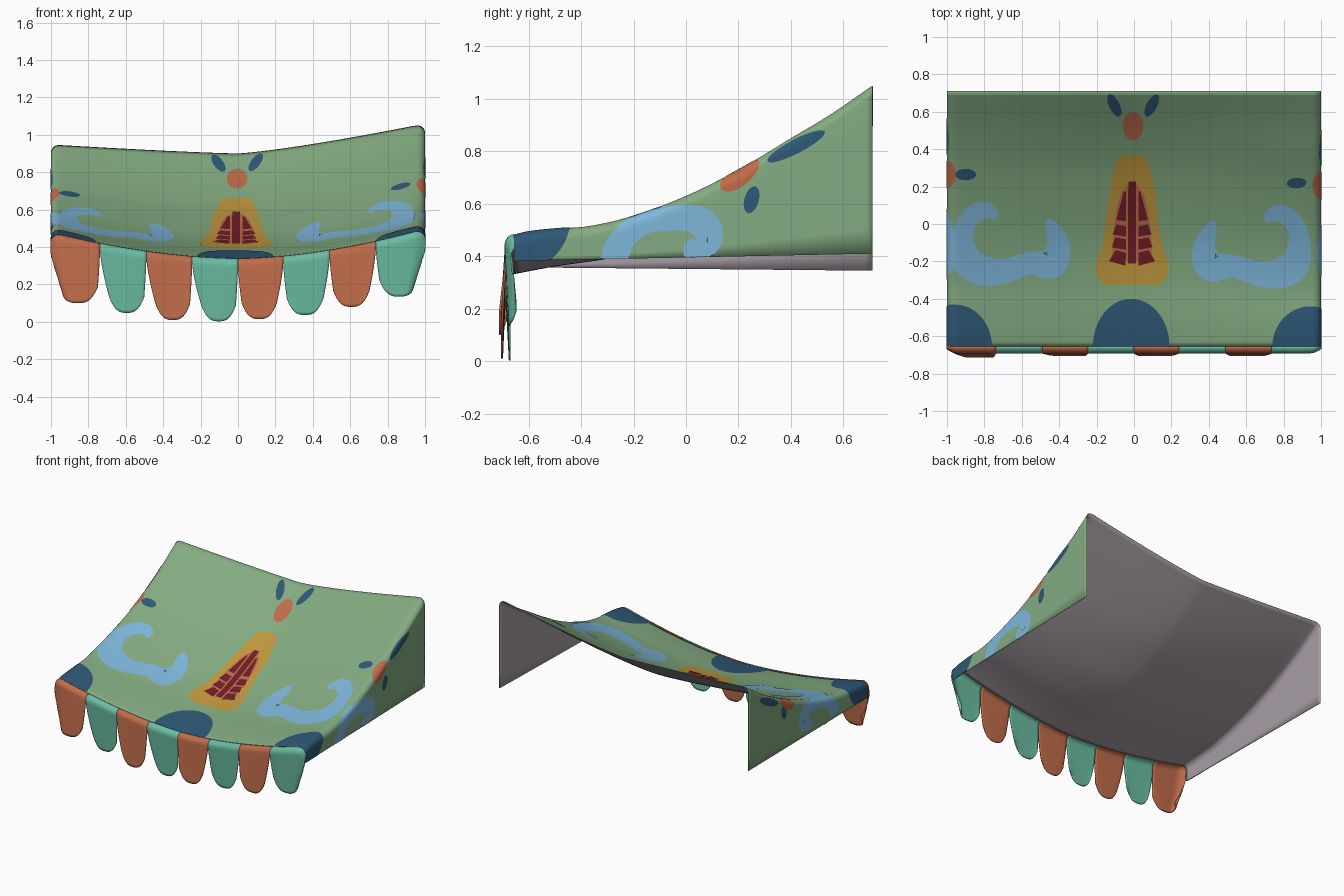
import bpy, math
from mathutils import Vector

if "Cube" in bpy.data.objects:
    bpy.data.objects.remove(bpy.data.objects["Cube"])

# ---------- colours ----------
def mat(name, r, g, b):
    m = bpy.data.materials.new(name)
    lin = [((c / 255 + 0.055) / 1.055) ** 2.4 for c in (r, g, b)]
    m.diffuse_color = (*lin, 1)
    m.use_nodes = True
    m.node_tree.nodes["Principled BSDF"].inputs["Base Color"].default_value = m.diffuse_color
    return m

GREEN = mat("sage_green", 132, 172, 130)
LINING = mat("grey_lining", 168, 158, 166)
SKY = mat("light_blue", 126, 182, 218)
NAVY = mat("navy_blue", 46, 88, 118)
GOLD = mat("ochre_yellow", 192, 152, 62)
RUST = mat("rust_orange", 192, 108, 74)
MAROON = mat("maroon", 112, 30, 36)
TEAL = mat("teal", 106, 188, 162)

# ---------- canopy shape ----------
FRONT, BACK, R = -0.655, 0.71, 0.04
EDGE = 1 - R
CENTRE = [(-.66, .335), (-.5, .365), (-.3, .395), (-.1, .445), (.1, .525),
          (.3, .62), (.5, .745), (.71, .90)]
RIGHT = [(-.66, .48), (-.6, .494), (-.5, .505), (-.37, .515), (-.2, .555), (0, .63),
         (.2, .73), (.4, .85), (.55, .94), (.71, 1.05)]
LEFT = [(-.66, .462), (-.6, .474), (-.45, .487), (-.3, .505), (0, .585), (.27, .69),
        (.5, .81), (.71, .945)]

def curve(pts, t):
    """Smooth cubic through (t, value) points."""
    t = min(max(t, pts[0][0]), pts[-1][0])
    n = len(pts)
    i = next(k for k in range(n - 1) if t <= pts[k + 1][0])
    def slope(k):
        a, b = pts[max(k - 1, 0)], pts[min(k + 1, n - 1)]
        return (b[1] - a[1]) / (b[0] - a[0])
    (t0, v0), (t1, v1) = pts[i], pts[i + 1]
    h = t1 - t0
    u = (t - t0) / h
    return ((2*u**3 - 3*u*u + 1) * v0 + (u**3 - 2*u*u + u) * h * slope(i)
            + (3*u*u - 2*u**3) * v1 + (u**3 - u*u) * h * slope(i + 1))

def top(x, y):
    c = curve(CENTRE, y)
    e = curve(RIGHT if x > 0 else LEFT, y)
    p = 1.75 - 0.5 * (y - FRONT) / (BACK - FRONT)
    return c + (e - c) * min(abs(x) / 0.95, 1) ** p

def hem(side, y):
    u = (y - FRONT) / (BACK - FRONT)
    return .382 + .028 * u if side > 0 else .358 - .013 * u

def surf(s, y):
    """Point on the cloth: s runs across the roof and down the side curtains."""
    a, side = abs(s), (1 if s > 0 else -1)
    if a <= EDGE:
        return Vector((s, y, top(s, y)))
    ang = min((a - EDGE) / R, math.pi / 2)
    z = top(side * EDGE, y) - R * (1 - math.cos(ang)) - max(0, a - EDGE - R * math.pi / 2)
    return Vector((side * (EDGE + R * math.sin(ang)), y, max(z, hem(side, y))))

def side_s(side, y, z):
    """The s value of height z on a side curtain."""
    return side * (EDGE + R * math.pi / 2 + top(side * EDGE, y) - R - z)

def lifted(s, y, h):
    e = 0.002
    n = (surf(s + e, y) - surf(s - e, y)).cross(surf(s, y + e) - surf(s, y - e))
    if n.length < 1e-12:
        n = Vector((1 if s > 0 else -1, 0, 0))
    return surf(s, y) + n.normalized() * h

def grid_object(name, rows, mats, thick=0, offset=-1, mat_offset=0):
    n = len(rows[0])
    faces = [(i*n + j, i*n + j + 1, (i+1)*n + j + 1, (i+1)*n + j)
             for i in range(len(rows) - 1) for j in range(n - 1)]
    me = bpy.data.meshes.new(name)
    me.from_pydata([tuple(v) for r in rows for v in r], [], faces)
    for m in mats:
        me.materials.append(m)
    me.shade_smooth()
    ob = bpy.data.objects.new(name, me)
    bpy.context.collection.objects.link(ob)
    if thick:
        s = ob.modifiers.new("cloth_thickness", 'SOLIDIFY')
        s.thickness, s.offset, s.material_offset = thick, offset, mat_offset
    return ob

# ---------- canopy with side curtains, lined underneath ----------
rows = []
for i in range(57):
    y = FRONT + (BACK - FRONT) * i / 56
    corner = EDGE + R * math.pi / 2
    def drop(side):
        end = abs(side_s(side, y, hem(side, y)))
        return [side * (corner + (end - corner) * k / 6) for k in range(1, 7)]
    bend = [EDGE + R * math.pi / 2 * k / 8 for k in range(1, 9)]
    ss = (drop(-1)[::-1] + [-b for b in bend[::-1]]
          + [EDGE * (k / 30 - 1) for k in range(61)] + bend + drop(1))
    rows.append([surf(s, y) for s in ss])
grid_object("canopy", rows, [GREEN, LINING], 0.004, -1, 1)

# ---------- front flaps ----------
BOUND = [-1.04, -.738, -.49, -.245, 0, .242, .49, .737, 1.04]
DEPTH = [.10, .048, .01, .003, .015, .037, .08, .135]
for i in range(8):
    a, b, zb = BOUND[i], BOUND[i + 1], DEPTH[i]
    big = .075 if i in (0, 7) else .05
    in_a, in_b = (big, .012) if i < 4 else (.02, big if i == 7 else .035)
    tilt = .016 if (i % 2 == 1) else (-.022 if i == 0 else -.013)
    rows = []
    for k in range(25):
        row = []
        for j in range(17):
            c = j / 16
            p = surf(a + (b - a) * c, FRONT)
            ang = min(k / 6, 1) * math.pi / 2
            t = max(0, (k - 6) / 18)
            bulge = .033 * (1 - .7 * min(1, max(0, abs(p.x) - .94) / .06) ** 2)
            low = zb + .085 * abs(2 * c - 1) ** 3
            z1 = p.z - .035 * (1 - math.cos(ang))
            x = p.x + (in_a * (1 - c) - in_b * c) * t ** 1.4
            row.append((x, p.y - bulge * math.sin(ang) + tilt * t, z1 + (low - z1) * t))
        rows.append(row[::-1])
    grid_object(f"front_flap_{i + 1}", rows, [RUST if i % 2 == 0 else TEAL], .007, 0)

# ---------- painted decoration, thin plates following the cloth ----------
def plate(name, path, m, h=.002, upright=False, across=8):
    """path: (s, y, half width) points; the plate spans the width around it."""
    rows = []
    for i, (s, y, w) in enumerate(path):
        p, q = path[max(i - 1, 0)], path[min(i + 1, len(path) - 1)]
        d = Vector((q[0] - p[0], q[1] - p[1])).normalized()
        nx, ny = (0, 1) if upright else (-d.y, d.x)
        rows.append([lifted(s + nx * w * (1 - 2*j/across),
                            max(FRONT, y + ny * w * (1 - 2*j/across)), h)
                     for j in range(across + 1)])
    grid_object(name, [r[::-1] for r in rows][::-1], [m])

def smooth(pts, n=6):
    ks = range(len(pts))
    chan = [[(k, pts[k][c]) for k in ks] for c in range(3)]
    return [tuple(curve(ch, i / n) for ch in chan) for i in range((len(pts) - 1) * n + 1)]

def oval(name, s, y, long, wide, angle, m):
    path = []
    for k in range(25):
        t = math.pi * k / 24
        path.append((s - long * math.cos(t) * math.cos(angle),
                     y - long * math.cos(t) * math.sin(angle), max(wide * math.sin(t), 1e-4)))
    plate(name, path, m)

def arch(name, s, rx, ry):
    path = []
    for k in range(41):
        t = math.pi * k / 40
        hh = max(ry * math.sin(t), 1e-4)
        path.append((s - rx * math.cos(t), FRONT + hh / 2, hh / 2))
    plate(name, path, NAVY, upright=True, across=12)

# navy arches along the front edge
arch("centre_arch", -.015, .205, .255)
arch("left_arch", -.96, .20, .225)
arch("right_arch", .945, .205, .215)

# pale blue scrolls on the roof
SCROLL = [(-.73, .04, .02), (-.80, .075, .045), (-.88, .03, .05), (-.915, -.07, .055),
          (-.89, -.2, .08), (-.80, -.25, .08), (-.69, -.25, .065), (-.56, -.21, .06),
          (-.44, -.21, .08), (-.405, -.11, .06), (-.44, -.01, .035), (-.46, .03, .008)]
plate("left_scroll", smooth(SCROLL), SKY)
flipped = [(-x - .03, y - .015, w) for x, y, w in SCROLL]
plate("right_scroll", smooth(flipped[::-1]), SKY)

# golden spire with barred dark window
def tower(name, pts, m, h, cx=-.01):
    plate(name, smooth([(cx, y, w) for y, w in pts]), m, h)
tower("spire", [(.37, .03), (.345, .08), (.19, .12), (.02, .14), (-.13, .165),
                (-.22, .195), (-.3, .175), (-.325, .13)], GOLD, .002)
tower("window_frame", [(.22, .02), (.15, .065), (0, .095), (-.2, .11)], RUST, .0035)
tower("window_middle", [(.23, .02), (.1, .022), (-.21, .022)], MAROON, .005)
for side in (-1, 1):
    for k, (y1, y0, w1, w0) in enumerate([(.175, .02, .045, .085), (-.005, -.06, .085, .105),
                                          (-.075, -.13, .09, .11), (-.145, -.21, .09, .125)]):
        path = []
        for i in range(7):
            w = w1 + (w0 - w1) * i / 6
            path.append((side * (w + .033) / 2 - .01, y1 + (y0 - y1) * i / 6, (w - .033) / 2))
        plate(f"window_pane_{'left' if side < 0 else 'right'}_{k + 1}", path, MAROON, .005)

# flower at the back of the roof, and spots beside the scrolls
oval("flower_centre", -.005, .525, .075, .055, math.pi / 2, RUST)
oval("flower_petal_left", -.105, .635, .065, .028, math.radians(116), NAVY)
oval("flower_petal_right", .095, .635, .065, .028, math.radians(62), NAVY)
oval("left_spot", -.9, .265, .055, .03, 0, NAVY)
oval("right_spot", .87, .22, .052, .028, .05, NAVY)

# the same motifs on the side curtains
SIDE = [(-.275, .385, .055), (-.245, .46, .055), (-.16, .53, .05), (-.06, .545, .045),
        (.04, .54, .045), (.09, .49, .045), (.09, .44, .045), (.03, .425, .04), (.005, .455, .015)]
for side, word, dy in ((-1, "left", .06), (1, "right", 0)):
    path = [(side_s(side, y, z), y, w) for y, z, w in smooth(SIDE)]
    plate(f"{word}_side_scroll", path if side > 0 else path[::-1], SKY)
    oval(f"{word}_side_flower", side * 1.005, .205 + dy, .075, .05, math.pi / 2, RUST)
    oval(f"{word}_side_spot", side_s(side, .25 + dy, .615), .25 + dy, .048, .03, 0, NAVY)
    oval(f"{word}_side_petal", side * 1.025, .42 + dy, .11, .03,
         math.pi / 2 - side * .12, NAVY)
